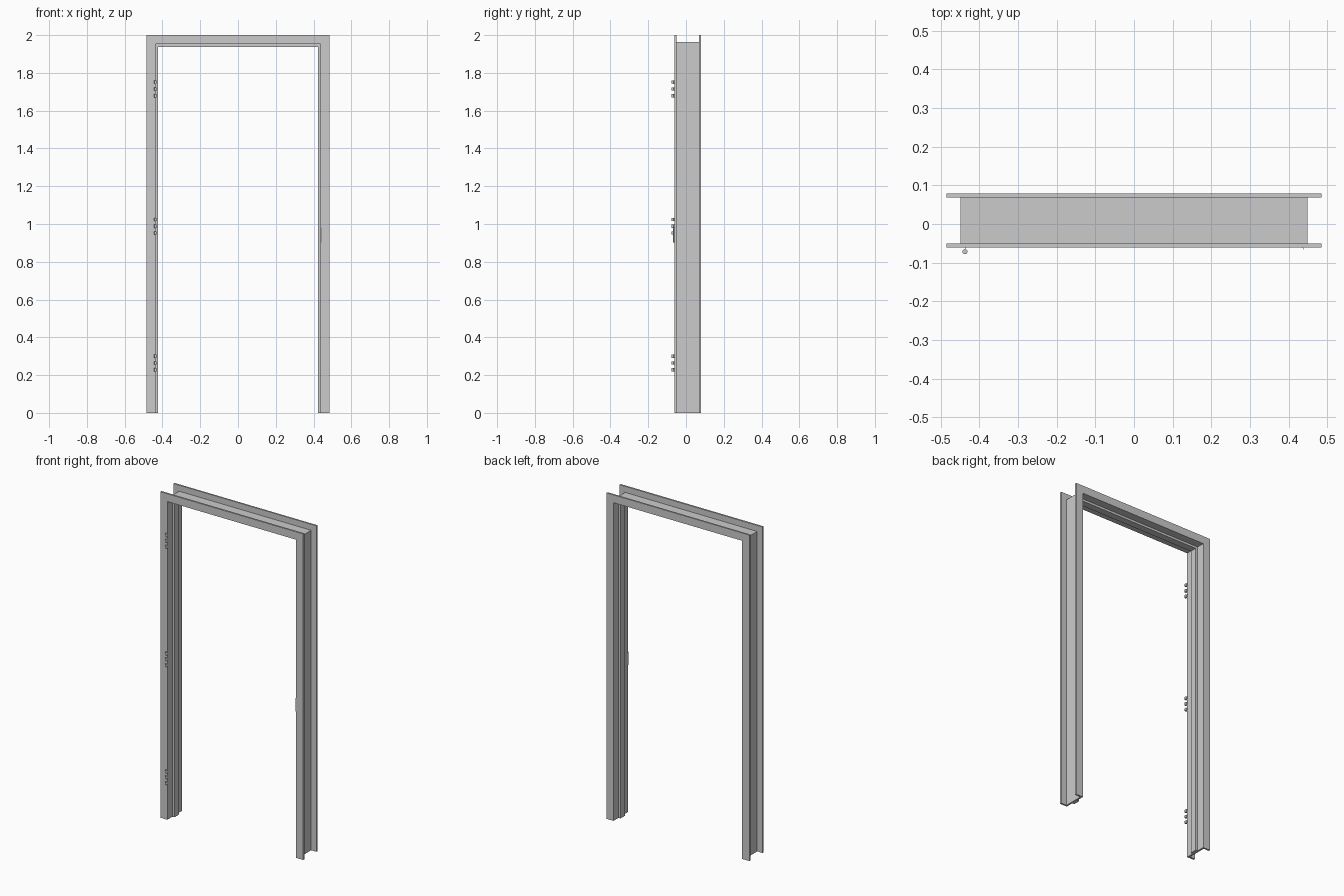
import bpy, bmesh

if "Cube" in bpy.data.objects:
    bpy.data.objects.remove(bpy.data.objects["Cube"])

W, H = 0.485, 2.0   # half width and height of the frame


def finish(name, bm):
    bmesh.ops.recalc_face_normals(bm, faces=bm.faces)
    me = bpy.data.meshes.new(name)
    bm.to_mesh(me)
    bm.free()
    ob = bpy.data.objects.new(name, me)
    bpy.context.collection.objects.link(ob)
    return ob


def skin(name, rings):
    """Closed rings joined in order and capped at both ends."""
    bm = bmesh.new()
    vs = [[bm.verts.new(p) for p in r] for r in rings]
    n = len(rings[0])
    for a, b in zip(vs, vs[1:]):
        for i in range(n):
            j = (i + 1) % n
            bm.faces.new((a[i], a[j], b[j], b[i]))
    bm.faces.new(vs[0])
    bm.faces.new(vs[-1])
    return finish(name, bm)


# Door frame: double-rebated section (inset from outer edge, y), mitred round the opening
section = [(0, -0.061), (0.048, -0.061), (0.048, -0.012), (0.062, -0.012),
           (0.062, 0.03), (0.048, 0.03), (0.048, 0.079), (0, 0.079),
           (0, 0.069), (0.037, 0.069), (0.037, -0.05), (0, -0.05)]
skin("door_frame", [
    [(-W + o, y, 0) for o, y in section],
    [(-W + o, y, H - o) for o, y in section],
    [(W - o, y, H - o) for o, y in section],
    [(W - o, y, 0) for o, y in section]])

# Hinges: three short knuckles each, with a tab reaching back to the jamb
for name, zc in (("lower", 0.264), ("middle", 0.988), ("upper", 1.715)):
    for k in (-1, 0, 1):
        z = zc + k * 0.036
        bpy.ops.mesh.primitive_cylinder_add(vertices=16, radius=0.0065, depth=0.017,
                                            location=(-0.437, -0.0715, z))
        ob = bpy.context.object
        ob.name = f"{name}_hinge_knuckle"
        bpy.ops.object.shade_smooth_by_angle()
        skin(f"{name}_hinge_tab", [
            [(x, y, z + s) for x, y in ((-0.437, -0.07), (-0.435, -0.07),
                                        (-0.435, -0.058), (-0.437, -0.058))]
            for s in (-0.0085, 0.0085)])

# Strike plate: thin strip on the latch jamb with a lip bent outward
strip = [(0.436, -0.040), (0.436, -0.061), (0.4385, -0.068),
         (0.4395, -0.0675), (0.4372, -0.061), (0.4372, -0.040)]
skin("strike_plate", [[(x, y, z) for x, y in strip] for z in (0.902, 0.981)])
